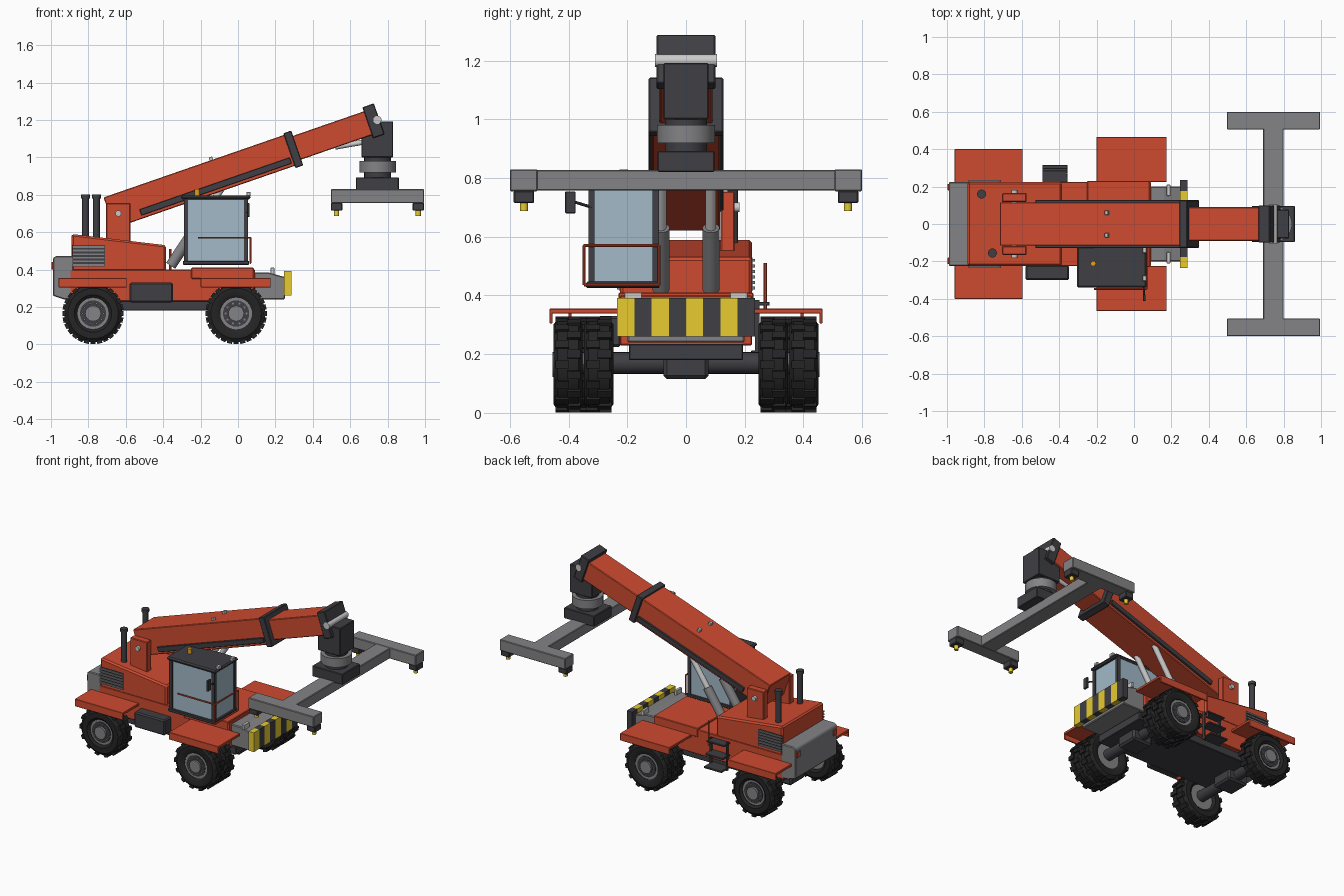
import bpy, bmesh, math
from mathutils import Vector, Matrix

if "Cube" in bpy.data.objects:
    bpy.data.objects.remove(bpy.data.objects["Cube"])

def mat(name, r, g, b):
    m = bpy.data.materials.new(name)
    m.diffuse_color = (r, g, b, 1)
    m.use_nodes = True
    m.node_tree.nodes["Principled BSDF"].inputs["Base Color"].default_value = m.diffuse_color
    return m

RED = mat("red", .62, .07, .03)
DARK = mat("dark", .05, .05, .058)
BLACK = mat("rubber", .018, .018, .018)
GREY = mat("grey", .23, .23, .24)
LIGHT = mat("light", .6, .6, .58)
YEL = mat("yellow", .8, .6, .03)
GLASS = mat("glass", .36, .49, .58)
ORANGE = mat("orange", .8, .35, .01)

def finish(name, bm, m, bevel=0, smooth=False):
    bmesh.ops.recalc_face_normals(bm, faces=bm.faces)
    me = bpy.data.meshes.new(name)
    bm.to_mesh(me)
    bm.free()
    me.materials.append(m)
    o = bpy.data.objects.new(name, me)
    bpy.context.collection.objects.link(o)
    if bevel:
        b = o.modifiers.new("bevel", 'BEVEL')
        b.width, b.segments = bevel, 1
    if smooth:
        bpy.ops.object.select_all(action='DESELECT')
        o.select_set(True)
        bpy.context.view_layer.objects.active = o
        bpy.ops.object.shade_smooth_by_angle(angle=math.radians(35))
    return o

def add_box(bm, x0, x1, y0, y1, z0, z1, M=Matrix()):
    T = Matrix.Translation(((x0+x1)/2, (y0+y1)/2, (z0+z1)/2))
    bmesh.ops.create_cube(bm, size=1, matrix=M @ T @ Matrix.Diagonal((abs(x1-x0), abs(y1-y0), abs(z1-z0), 1)))

def box(name, m, x, y, z, bevel=.004, M=Matrix()):
    bm = bmesh.new()
    add_box(bm, *x, *y, *z, M)
    return finish(name, bm, m, bevel)

def add_rod(bm, a, b, r, n=20):
    a, b = Vector(a), Vector(b)
    d = b - a
    M = Matrix.Translation((a+b)/2) @ d.to_track_quat('Z', 'Y').to_matrix().to_4x4()
    bmesh.ops.create_cone(bm, cap_ends=True, segments=n, radius1=r, radius2=r, depth=d.length, matrix=M)

def rod(name, m, a, b, r, n=20):
    bm = bmesh.new()
    add_rod(bm, a, b, r, n)
    return finish(name, bm, m, 0, True)

def prism(name, m, pts, y0, y1, bevel=.005):
    bm = bmesh.new()
    f = bm.faces.new([bm.verts.new((x, y0, z)) for x, z in pts])
    r = bmesh.ops.extrude_face_region(bm, geom=[f])
    bmesh.ops.translate(bm, vec=(0, y1-y0, 0), verts=[v for v in r['geom'] if isinstance(v, bmesh.types.BMVert)])
    return finish(name, bm, m, bevel)

# Wheels: lathed tyre with staggered lugs, rim, hub and bolts
def wheel(name, x, y, w, s):
    z, h = .165, w/2
    bm = bmesh.new()
    prof = [(-.8*h, .085), (-h, .1), (-h, .135), (-.72*h, .155), (.72*h, .155), (h, .135), (h, .1), (.8*h, .085)]
    vs = [bm.verts.new((x, y+a, z+r)) for a, r in prof]
    es = [bm.edges.new((vs[i], vs[(i+1) % len(vs)])) for i in range(len(vs))]
    bmesh.ops.spin(bm, geom=vs+es, cent=(x, y, z), axis=(0, 1, 0), angle=math.tau, steps=32)
    bmesh.ops.remove_doubles(bm, verts=bm.verts, dist=1e-4)
    for i in range(28):
        M = Matrix.Translation((x, y, z)) @ Matrix.Rotation(math.tau*i/28, 4, 'Y')
        a, b = (-.85*h, .08*h) if i % 2 else (-.08*h, .85*h)
        add_box(bm, -.014, .014, a, b, .14, .164, M)
    finish(name + "_tyre", bm, BLACK, 0, True)
    rod(name + "_rim", GREY, (x, y-.75*h, z), (x, y+.75*h, z), .09, 32)
    rod(name + "_disc", DARK, (x, y, z), (x, y+s*.82*h, z), .07, 28)
    rod(name + "_hub", GREY, (x, y, z), (x, y+s*1.05*h, z), .042)
    bm = bmesh.new()
    for i in range(10):
        t = math.tau*i/10
        p = Vector((x+.056*math.cos(t), y, z+.056*math.sin(t)))
        add_rod(bm, p, p+Vector((0, s*.98*h, 0)), .006, 6)
    finish(name + "_bolts", bm, GREY)

for s, side in ((-1, "right"), (1, "left")):
    wheel("front_outer_" + side, -.01, s*.402, .1, s)
    wheel("front_inner_" + side, -.01, s*.297, .1, s)
    wheel("rear_" + side, -.775, s*.325, .125, s)
    # Fenders with an outer lip
    for nm, x0, x1, a, b in (("front", -.2, .175, .225, .465), ("rear", -.96, -.595, .22, .4)):
        box(f"{nm}_fender_{side}", RED, (x0, x1), sorted((s*a, s*b)), (.338, .355), .002)
        box(f"{nm}_fender_lip_{side}", RED, (x0, x1), sorted((s*(b-.01), s*b)), (.305, .35), .002)
    # Engine grille
    box("grille_" + side, DARK, (-.885, -.71), sorted((s*.2, s*.227)), (.415, .53), 0)
    bm = bmesh.new()
    for i in range(6):
        add_box(bm, -.885, -.71, s*.22, s*.235, .42+i*.019, .43+i*.019)
    finish("grille_slats_" + side, bm, GREY)
    # Boom support, pivot pin and lift cylinder
    box("boom_post_" + side, RED, (-.705, -.575), sorted((s*.118, s*.165)), (.4, .755))
    rod("boom_pin_" + side, LIGHT, (-.64, s*.1, .7), (-.64, s*.182, .7), .016)
    rod("lift_barrel_" + side, GREY, (-.36, s*.085, .42), (-.222, s*.085, .63), .029)
    rod("lift_rod_" + side, LIGHT, (-.23, s*.085, .618), (-.09, s*.085, .83), .018)
    box("head_lamp_" + side, LIGHT, (.175, .195), sorted((s*.15, s*.21)), (.375, .41), .002)
    box("tail_lamp_" + side, RED, (-.997, -.98), sorted((s*.18, s*.215)), (.4, .44), .002)

for nm, x in (("front", -.01), ("rear", -.775)):
    rod(nm + "_axle", DARK, (x, -.37, .17), (x, .37, .17), .037)
    box(nm + "_differential", DARK, (x-.075, x+.075), (-.077, .077), (.115, .2), .012)

# Chassis, hood and counterweight
box("underframe", DARK, (-.85, .12), (-.195, .195), (.18, .235))
box("chassis", RED, (-.9, .09), (-.225, .225), (.23, .4))
box("front_deck", RED, (-.25, .085), (-.23, .23), (.35, .41))
prism("engine_hood", RED, [(-.89, .39), (-.89, .59), (-.385, .53), (-.385, .39)], -.225, .225, .01)
prism("counterweight", GREY, [(-.93, .24), (-.99, .26), (-.99, .46), (-.975, .472), (-.88, .472), (-.88, .24)], -.225, .225)
prism("front_block", GREY, [(.085, .24), (.085, .385), (.16, .385), (.25, .36), (.25, .24)], -.2, .2)
for i in range(8):
    box(f"bumper_stripe_{i+1}", DARK if i % 2 else YEL, (.245, .285), (-.235+i*.05875, -.17625+i*.05875), (.26, .392), 0)
box("fuel_tank", DARK, (-.58, -.348), (-.3, -.22), (.225, .33), .008)

# Access ladder on the left side
for i in range(3):
    box(f"ladder_step_{i+1}", DARK, (-.49, -.355), (.222, .315-.015*i), (.2+i*.083, .212+i*.083), .002)
for x in (-.488, -.365):
    box("ladder_side", DARK, (x, x+.01), (.235, .25), (.19, .385), 0)
rod("ladder_handrail", RED, (-.362, .27, .34), (-.362, .27, .51), .006, 10)
rod("ladder_rail_foot", RED, (-.362, .2, .35), (-.362, .275, .35), .006, 10)

# Exhaust stack and air intake
for nm, x, y in (("exhaust", -.815, .16), ("intake", -.757, -.155)):
    rod(nm + "_pipe", DARK, (x, y, .55), (x, y, .79), .018)
    rod(nm + "_cap", DARK, (x, y, .78), (x, y, .8), .024)

# Telescopic boom, built along its tilted axis
ANG = math.radians(19.1)
B = Matrix.Translation((-.69, 0, .703)) @ Matrix.Rotation(-ANG, 4, 'Y')
box("outer_boom", RED, (0, 1.04), (-.115, .115), (-.0875, .0875), .004, B)
box("inner_boom", RED, (.9, 1.5), (-.09, .09), (-.067, .067), .004, B)
box("boom_collar", DARK, (1.02, 1.065), (-.127, .127), (-.1, .097), .004, B)
for s in (-1, 1):
    box("boom_side_rail", DARK, (.16, 1.01), sorted((s*.11, s*.128)), (-.07, -.036), .002, B)
    box("boom_lamp", LIGHT, (.6, .62), (s*.06-.012, s*.06+.012), (.085, .105), .002, B)
box("boom_head", DARK, (1.465, 1.53), (-.1, .1), (-.085, .09), .004, B)
rod("head_pin", LIGHT, (.745, -.105, 1.2), (.745, .105, 1.2), .022)
rod("tilt_cylinder", LIGHT, (.52, 0, 1.055), (.72, 0, 1.09), .014)

# Rotator
box("rotator_hanger", DARK, (.66, .83), (-.077, .077), (1.0, 1.192))
rod("rotator_neck", DARK, (.747, 0, .88), (.747, 0, 1.01), .072, 28)
rod("rotator_ring", GREY, (.747, 0, .92), (.747, 0, .98), .098, 32)
box("rotator_base", DARK, (.63, .86), (-.097, .097), (.82, .893))

# Container spreader with twist locks
box("spreader_beam", GREY, (.69, .8), (-.52, .52), (.757, .828))
for s in (-1, 1):
    box("spreader_end", GREY, (.497, .995), sorted((s*.505, s*.6)), (.755, .83))
    for x in (.527, .964):
        box("twist_lock_housing", DARK, (x-.031, x+.031), (s*.552-.035, s*.552+.035), (.715, .757))
        rod("twist_lock_pin", YEL, (x, s*.552, .687), (x, s*.552, .72), .014, 12)

# Operator cab
box("cab_glass", GLASS, (-.28, .045), (-.325, -.1), (.44, .785), 0)
box("cab_floor", DARK, (-.295, .06), (-.34, -.09), (.425, .447))
box("cab_roof", DARK, (-.305, .067), (-.34, -.09), (.775, .797), .008)
for x in (-.278, .043):
    for y in (-.322, -.103):
        box("cab_pillar", DARK, (x-.011, x+.011), (y-.011, y+.011), (.43, .785), 0)
box("cab_rear_panel", DARK, (-.288, -.275), (-.32, -.1), (.44, .54), 0)
pts = [(-.215, -.347, .57), (.066, -.347, .57), (.066, -.092, .57)]
low = [(.066, -.347, .435), (.066, -.092, .435)]
for a, b in ((pts[0], pts[1]), (pts[1], pts[2]), (pts[1], low[0]), (pts[2], low[1]), (low[0], low[1])):
    rod("cab_guard_rail", RED, a, b, .005, 8)
rod("mirror_arm", DARK, (.05, -.32, .7), (.055, -.385, .72), .005, 8)
box("mirror", DARK, (.047, .062), (-.412, -.376), (.68, .755), .003)
rod("beacon", ORANGE, (-.218, -.212, .79), (-.218, -.212, .83), .014, 16)
for y in (-.29, -.14):
    box("cab_work_lamp", LIGHT, (.045, .068), (y-.015, y+.015), (.793, .815), .003)
